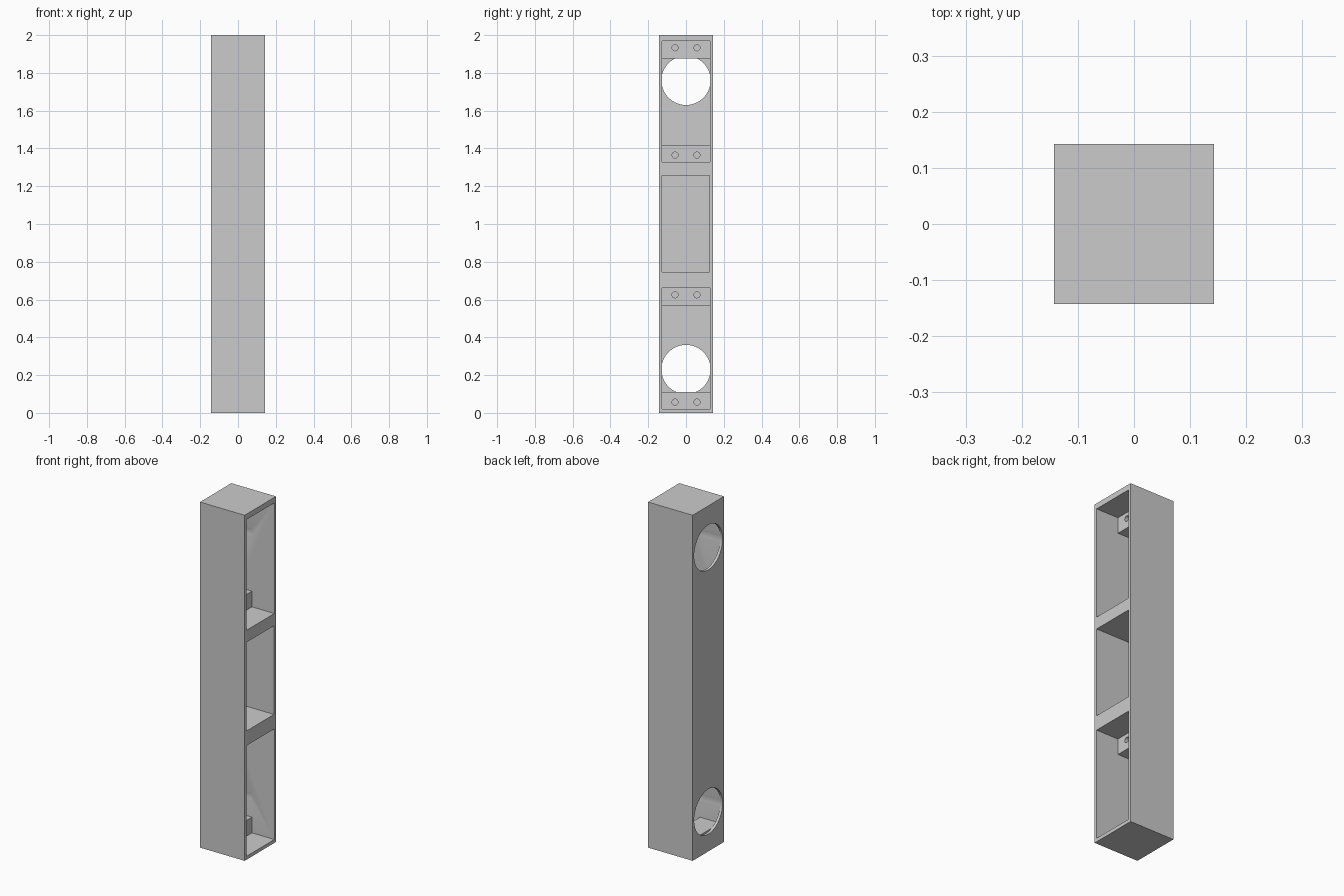
import bpy
from math import pi

if "Cube" in bpy.data.objects:
    bpy.data.objects.remove(bpy.data.objects["Cube"], do_unlink=True)

HALF = 0.143        # half width of the square column
INNER = 0.128       # half width of the recesses
FLOOR = -0.128      # inner side of the thin rear panel
MID = 0.0           # front plane of the mounting blocks

grey = bpy.data.materials.new("plain_grey")
grey.use_nodes = True
colour = (0.6, 0.6, 0.6, 1)
grey.diffuse_color = colour
grey.node_tree.nodes["Principled BSDF"].inputs["Base Color"].default_value = colour


def box(name, x, y, z):
    """Box from (min, max) pairs on each axis."""
    bpy.ops.mesh.primitive_cube_add(size=1)
    ob = bpy.context.object
    ob.name = name
    for v in ob.data.vertices:
        v.co = [lo + (c + 0.5) * (hi - lo) for c, (lo, hi) in zip(v.co, (x, y, z))]
    ob.data.materials.append(grey)
    return ob


def bore(name, radius, x, y, z, sides):
    """Cylinder along x, used as a cutter."""
    bpy.ops.mesh.primitive_cylinder_add(
        vertices=sides, radius=radius, depth=x[1] - x[0],
        location=(sum(x) / 2, y, z), rotation=(0, pi / 2, 0))
    ob = bpy.context.object
    ob.name = name
    ob.data.materials.append(grey)
    return ob


def cut(target, cutter):
    cutter.hide_render = True
    mod = target.modifiers.new("cut", 'BOOLEAN')
    mod.operation = 'DIFFERENCE'
    mod.solver = 'EXACT'
    mod.object = cutter
    bpy.context.view_layer.objects.active = target
    bpy.ops.object.modifier_apply(modifier=mod.name)
    bpy.data.objects.remove(cutter, do_unlink=True)


def smooth(ob):
    bpy.ops.object.select_all(action='DESELECT')
    ob.select_set(True)
    bpy.context.view_layer.objects.active = ob
    bpy.ops.object.shade_smooth_by_angle(angle=pi / 6)


# Column with three recesses open to +x
column = box("column", (-HALF, HALF), (-HALF, HALF), (0, 2))
bays = {"upper": (1.328, 1.968), "lower": (0.02, 0.66)}
for z in bays.values():
    cut(column, box("recess_cutter", (FLOOR, 0.3), (-INNER, INNER), z))
cut(column, box("middle_cutter", (FLOOR, 0.3), (-INNER, 0.125), (0.745, 1.258)))

# Large round openings through the rear panel, grooving the recess walls
for z in (1.76, 0.23):
    cut(column, bore("opening_cutter", 0.13, (-0.3, MID), 0, z, 96))
smooth(column)

# Mounting blocks at both ends of the outer recesses, with two screw holes each
for bay, (low, high) in bays.items():
    for end, span in (("bottom", (low, low + 0.091)), ("top", (high - 0.091, high))):
        block = box(f"{bay}_{end}_block", (FLOOR, MID), (-INNER, INNER), span)
        screw_z = low + 0.037 if end == "bottom" else high - 0.035
        for y in (-0.058, 0.058):
            cut(block, bore("screw_cutter", 0.016, (-0.1, 0.05), y, screw_z, 32))
        smooth(block)
